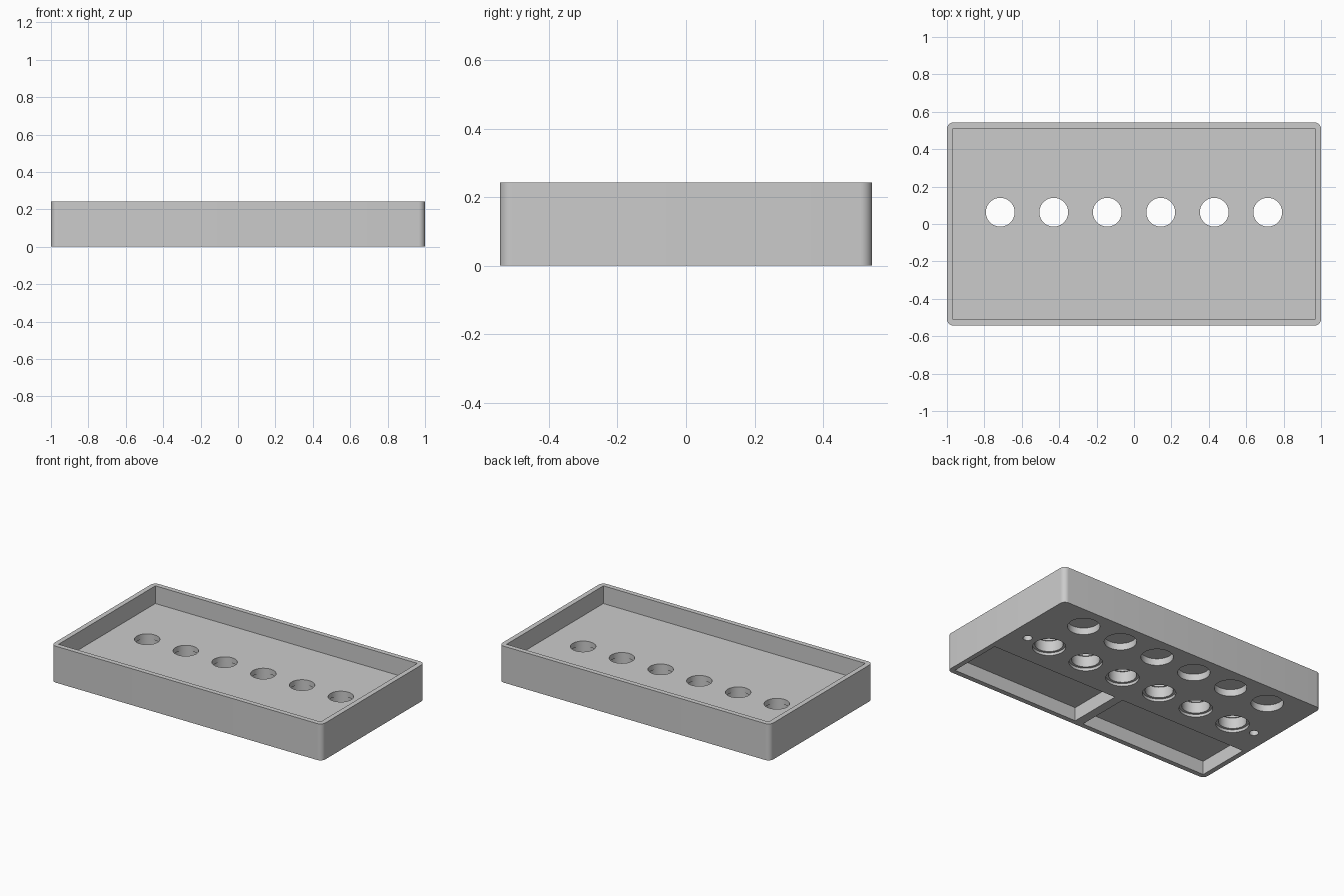
import bpy
import bmesh
import math

cube = bpy.data.objects.get("Cube")
if cube:
    bpy.data.objects.remove(cube, do_unlink=True)

HALF_X, HALF_Y, HEIGHT = 1.0, 0.543, 0.243
WALL = 0.033
FLOOR_TOP, FLOOR_UNDER = 0.125, 0.09
BELOW = -0.05

grey = bpy.data.materials.new("plain grey")
grey.use_nodes = True
COLOUR = (0.6, 0.6, 0.6, 1)
grey.diffuse_color = COLOUR
grey.node_tree.nodes["Principled BSDF"].inputs["Base Color"].default_value = COLOUR


def add_box(bm, x0, x1, y0, y1, z0, z1):
    verts = bmesh.ops.create_cube(bm, size=1)["verts"]
    for v in verts:
        v.co.x = x1 if v.co.x > 0 else x0
        v.co.y = y1 if v.co.y > 0 else y0
        v.co.z = z1 if v.co.z > 0 else z0


def add_lathe(bm, x, y, profile, sides=48):
    """Closed stepped cylinder from (radius, z) pairs, bottom to top."""
    rings = []
    for r, z in profile:
        angles = [2 * math.pi * i / sides for i in range(sides)]
        rings.append([bm.verts.new((x + r * math.cos(a), y + r * math.sin(a), z))
                      for a in angles])
    bm.faces.new(list(reversed(rings[0])))
    bm.faces.new(rings[-1])
    for low, high in zip(rings, rings[1:]):
        for i in range(sides):
            j = (i + 1) % sides
            bm.faces.new((low[i], low[j], high[j], high[i]))


def make_object(name, bm):
    bmesh.ops.recalc_face_normals(bm, faces=bm.faces)
    mesh = bpy.data.meshes.new(name)
    bm.to_mesh(mesh)
    bm.free()
    mesh.materials.append(grey)
    obj = bpy.data.objects.new(name, mesh)
    bpy.context.collection.objects.link(obj)
    return obj


def carve(target, cutter):
    cutter.hide_render = True
    mod = target.modifiers.new(cutter.name, "BOOLEAN")
    mod.operation = "DIFFERENCE"
    mod.solver = "EXACT"
    mod.object = cutter
    bpy.context.view_layer.objects.active = target
    bpy.ops.object.modifier_apply(modifier=mod.name)
    bpy.data.objects.remove(cutter, do_unlink=True)


# Solid block with rounded upright corners
bm = bmesh.new()
add_box(bm, -HALF_X, HALF_X, -HALF_Y, HALF_Y, 0, HEIGHT)
upright = [e for e in bm.edges if abs(e.verts[0].co.z - e.verts[1].co.z) > 0.1]
bmesh.ops.bevel(bm, geom=upright, offset=0.035, segments=8, profile=0.5, affect="EDGES")
tray = make_object("tray_body", bm)

# Open recess in the top
bm = bmesh.new()
add_box(bm, -HALF_X + WALL, HALF_X - WALL, -HALF_Y + WALL, HALF_Y - WALL,
        FLOOR_TOP, HEIGHT + 0.1)
carve(tray, make_object("top_recess", bm))

# Two long pockets in the underside
bm = bmesh.new()
for x0, x1 in ((-0.967, -0.03), (0.03, 0.967)):
    add_box(bm, x0, x1, -HALF_Y + WALL, -0.142, BELOW, FLOOR_UNDER)
carve(tray, make_object("long_pockets", bm))

# Stepped through holes, shallow round pockets and end screw holes
bm = bmesh.new()
for i in range(6):
    x = (i - 2.5) * 0.286
    add_lathe(bm, x, 0.063, [(0.1, BELOW), (0.1, 0.018), (0.084, 0.018),
                             (0.084, FLOOR_UNDER), (0.077, FLOOR_UNDER), (0.077, 0.2)])
    add_lathe(bm, x, 0.385, [(0.097, BELOW), (0.097, 0.045)])
for x in (-0.882, 0.882):
    add_lathe(bm, x, 0.063, [(0.028, BELOW), (0.028, FLOOR_UNDER)], 24)
carve(tray, make_object("round_holes", bm))

bpy.ops.object.select_all(action="DESELECT")
tray.select_set(True)
bpy.context.view_layer.objects.active = tray
bpy.ops.object.shade_smooth_by_angle(angle=math.radians(30))
